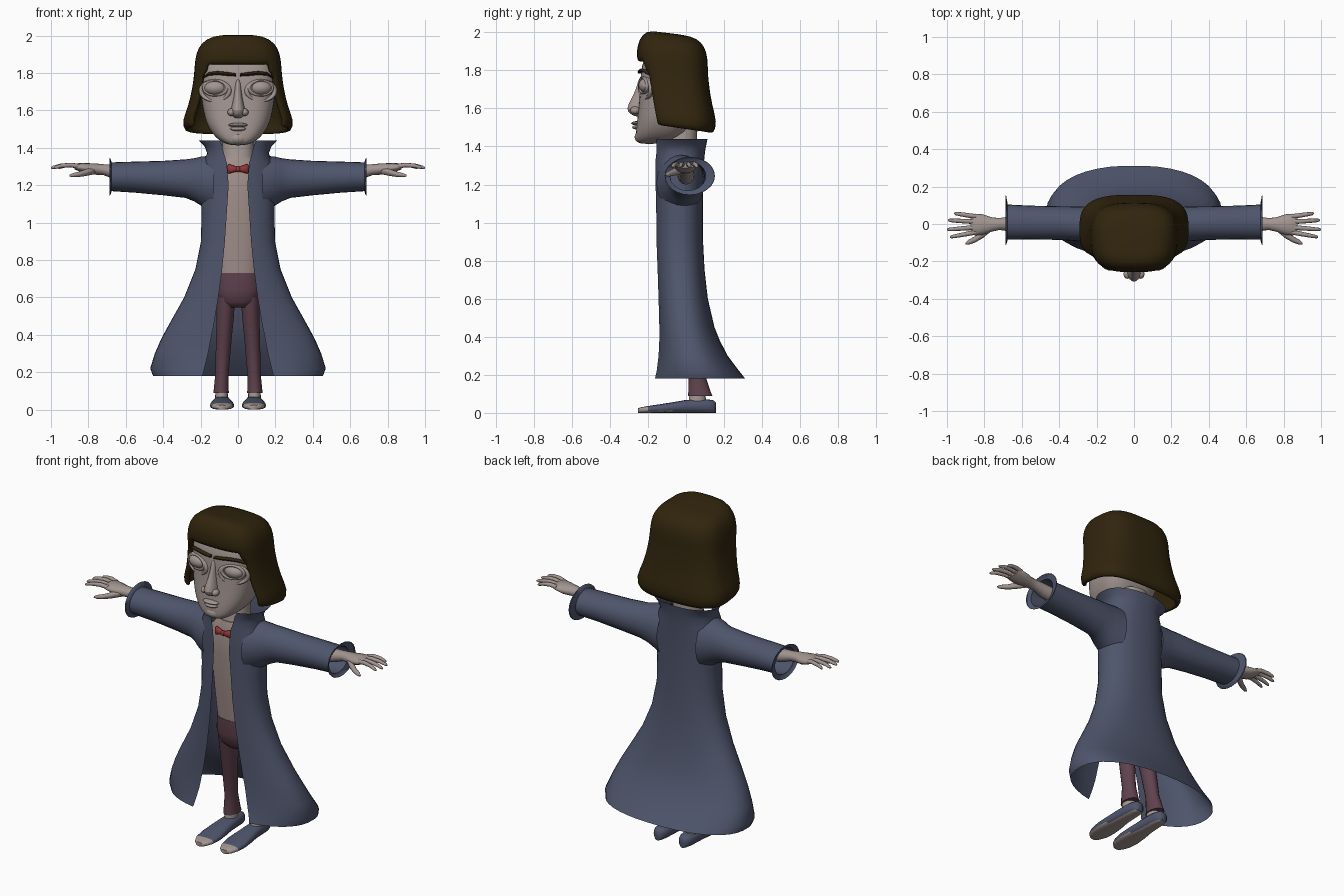
import bpy, bmesh, math
from math import sin, cos, pi

if "Cube" in bpy.data.objects:
    bpy.data.objects.remove(bpy.data.objects["Cube"])


def material(name, rgb):
    m = bpy.data.materials.new(name)
    m.diffuse_color = (*rgb, 1)
    m.use_nodes = True
    m.node_tree.nodes["Principled BSDF"].inputs["Base Color"].default_value = m.diffuse_color
    return m


SKIN = material("skin", (0.36, 0.30, 0.28))
SHIRT = material("shirt", (0.37, 0.285, 0.26))
COAT = material("coat_blue", (0.078, 0.092, 0.15))
HAIR = material("hair_brown", (0.030, 0.018, 0.004))
TROUSER = material("trouser_plum", (0.115, 0.055, 0.075))
RED = material("tie_red", (0.30, 0.035, 0.035))


def spow(v, p):
    return math.copysign(abs(v) ** p, v)


def ring(z, w, yf, yb, n=2.3, seg=28, gap=0, cx=0, tilt=0):
    """Horizontal superellipse ring; starts at the front, gap leaves it open."""
    a0 = math.asin((gap / w) ** (n / 2)) if gap else 0
    cy, d = (yf + yb) / 2, (yb - yf) / 2
    out = []
    for i in range(seg):
        t = a0 + (2 * pi - 2 * a0) * i / (seg - 1 if gap else seg)
        y = cy - d * spow(cos(t), 2 / n)
        out.append((cx + w * spow(sin(t), 2 / n), y, z - tilt * y))
    return out


def xring(x, yc, hy, zc, hz, seg=16):
    """Upright elliptical ring across the x axis."""
    return [(x, yc + hy * cos(2 * pi * i / seg), zc + hz * sin(2 * pi * i / seg))
            for i in range(seg)]


def finish(ob, mats, angle=50):
    for m in mats:
        ob.data.materials.append(m)
    bpy.ops.object.select_all(action='DESELECT')
    ob.select_set(True)
    bpy.context.view_layer.objects.active = ob
    bpy.ops.object.shade_smooth_by_angle(angle=math.radians(angle))


def loft(name, rings, mats, closed=True, caps=(True, True), mirror=False,
         skip=None, solid=0, sub=0, rule=None, angle=50):
    bm = bmesh.new()
    vs = [[bm.verts.new(p) for p in r] for r in rings]
    n = len(rings[0])
    for i in range(len(rings) - 1):
        for j in range(n if closed else n - 1):
            if skip and skip(i, j):
                continue
            k = (j + 1) % n
            bm.faces.new((vs[i][j], vs[i][k], vs[i + 1][k], vs[i + 1][j]))
    for use, r in zip(caps, (vs[0], vs[-1])):
        if use:
            bm.faces.new(r)
    bmesh.ops.delete(bm, geom=[v for v in bm.verts if not v.link_faces], context='VERTS')
    bmesh.ops.recalc_face_normals(bm, faces=bm.faces)
    if rule:
        for f in bm.faces:
            f.material_index = rule(f)
    me = bpy.data.meshes.new(name)
    bm.to_mesh(me)
    bm.free()
    ob = bpy.data.objects.new(name, me)
    bpy.context.collection.objects.link(ob)
    finish(ob, mats, angle)
    if solid:
        m = ob.modifiers.new("Solid", 'SOLIDIFY')
        m.thickness, m.offset = solid, -1
    if sub:
        ob.modifiers.new("Sub", 'SUBSURF').levels = sub
        ob.modifiers["Sub"].render_levels = sub
    if mirror:
        ob.modifiers.new("Mirror", 'MIRROR')
    return ob


def ball(name, loc, scale, mat):
    bpy.ops.mesh.primitive_uv_sphere_add(segments=20, ring_count=12, radius=1, location=loc)
    ob = bpy.context.object
    ob.name, ob.scale = name, scale
    finish(ob, [mat])


def rim(name, loc, hw, hz, r, turn):
    bpy.ops.mesh.primitive_torus_add(major_radius=hw, minor_radius=r, major_segments=28,
                                     minor_segments=8, location=loc, rotation=(pi / 2, 0, turn))
    ob = bpy.context.object
    ob.name, ob.scale = name, (1, hz / hw, 1)
    finish(ob, [SKIN])


# Head and neck
head = [(1.412, .045, -.25, -.14), (1.435, .095, -.264, -.06), (1.47, .135, -.264, 0),
        (1.53, .172, -.258, .04), (1.60, .187, -.25, .06), (1.68, .2, -.243, .08),
        (1.78, .205, -.24, .085), (1.87, .195, -.225, .08), (1.93, .13, -.16, .03)]
loft("head", [ring(*r, n=2.8) for r in head], [SKIN], sub=1)
neck = [(1.30, .10, -.12, .06), (1.36, .085, -.10, .055), (1.50, .08, -.10, .06)]
loft("neck", [ring(*r) for r in neck], [SKIN])

# Nose, lips, chin
nose = [(1.555, .018, -.268), (1.573, .036, -.298), (1.597, .042, -.316),
        (1.64, .029, -.294), (1.70, .019, -.262), (1.78, .016, -.245)]
loft("nose", [ring(z, w, y, -.19, n=2, seg=14) for z, w, y in nose], [SKIN], sub=1)
ball("upper_lip", (0, -.258, 1.522), (.052, .03, .011), SKIN)
ball("lower_lip", (0, -.255, 1.501), (.043, .028, .012), SKIN)
ball("chin", (0, -.235, 1.45), (.05, .035, .033), SKIN)

# Eyes, lids, pouches, nostrils
for s in (-1, 1):
    ball("eyeball", (s * .118, -.2, 1.72), (.064, .05, .042), SKIN)
    rim("eyelid", (s * .12, -.222, 1.72), .064, .04, .011, s * .3)
    rim("eye_pouch", (s * .122, -.212, 1.705), .08, .054, .013, s * .35)
    ball("nostril", (s * .036, -.268, 1.59), (.02, .025, .02), SKIN)

# Eyebrows
brow = [(.012, -.243, 1.79, .008), (.06, -.241, 1.795, .01), (.11, -.233, 1.80, .01),
        (.155, -.213, 1.795, .009), (.19, -.182, 1.775, .005)]
loft("eyebrow", [xring(x, y, .012, z, r, 8) for x, y, z, r in brow], [HAIR], mirror=True)

# Hair: bell shaped shell with the face window left out
hair = [(1.485, .285, -.20, .145, .14), (1.54, .302, -.21, .165, .09), (1.62, .265, -.222, .137, .03),
        (1.73, .243, -.238, .12, 0), (1.795, .235, -.248, .115, 0), (1.842, .232, -.257, .115, 0),
        (1.90, .226, -.262, .108, 0), (1.955, .20, -.245, .08, .05), (1.982, .14, -.21, .03, .12),
        (1.985, .06, -.15, -.05, .12)]
SEG = 36


def face_window(i, j):
    a = abs((j + .5) * 360 / SEG)
    a = min(a, 360 - a)
    return (i < 4 and a < 50) or (i == 4 and a < 38)


loft("hair", [ring(z, w, f, b, 3, SEG, tilt=t) for z, w, f, b, t in hair], [HAIR],
     caps=(False, True), skip=face_window, solid=.03, sub=1, angle=180)

# Coat body: z, half width, front, back, front opening
coat = [(.18, .455, -.178, .312, .19), (.22, .47, -.165, .28, .18), (.3, .445, -.152, .22, .16),
        (.38, .41, -.147, .178, .145), (.45, .372, -.146, .15, .13), (.6, .288, -.15, .115, .105),
        (.75, .228, -.155, .098, .085), (.9, .198, -.16, .09, .07), (1.05, .195, -.16, .09, .06),
        (1.2, .2, -.162, .09, .05), (1.32, .188, -.165, .095, .06), (1.37, .165, -.165, .1, .075),
        (1.41, .18, -.166, .107, .085), (1.44, .212, -.166, .113, .10)]
loft("coat_body", [ring(z, w, f, b, 2.3, 36, g) for z, w, f, b, g in coat], [COAT],
     closed=False, caps=(False, False))

# Sleeves with flared cuffs
sleeve = [(.13, -.03, .125, 1.205, .155), (.2, -.02, .11, 1.222, .13), (.235, -.01, .1, 1.229, .115),
          (.28, 0, .093, 1.235, .103), (.4, .005, .09, 1.238, .092), (.55, .008, .09, 1.243, .083),
          (.675, .01, .094, 1.245, .077), (.683, .02, .13, 1.245, .098), (.688, .02, .132, 1.245, .1)]
loft("sleeve", [xring(*r, seg=24) for r in sleeve], [COAT], caps=(False, False), mirror=True)

# Shirt and trousers
shirt = [(.68, .11, -.085, .065), (.9, .125, -.11, .07), (1.15, .14, -.13, .07),
         (1.28, .14, -.128, .07), (1.345, .088, -.112, .06)]
loft("shirt", [ring(*r) for r in shirt], [SHIRT])
hips = [(.545, .06, -.05, .06), (.575, .105, -.08, .08), (.64, .122, -.093, .085), (.73, .118, -.093, .075)]
loft("trouser_hips", [ring(*r) for r in hips], [TROUSER])
leg = [(.09, .042, .01, .138, .09), (.11, .040, .012, .13, .09), (.2, .036, .015, .10, .085),
       (.36, .042, -.015, .08, .077), (.5, .047, -.05, .075, .068), (.6, .05, -.07, .075, .065)]
loft("trouser_leg", [ring(z, w, f, b, 2, 18, cx=c) for z, w, f, b, c in leg], [TROUSER], mirror=True)

# Ankles and slip-on shoes with bare toe ends
ankle = [(.03, .036, .01, .11), (.15, .03, .025, .095)]
loft("ankle", [ring(z, w, f, b, 2, 16, cx=.088) for z, w, f, b in ankle], [SKIN], mirror=True)
shoe = [(-.252, .022, .024), (-.235, .042, .03), (-.20, .058, .036), (-.14, .065, .045), (-.07, .06, .056),
        (0, .05, .068), (.06, .046, .072), (.12, .042, .07), (.145, .032, .066), (.157, .018, .055)]


def shoe_ring(y, w, top):
    h = top / 2
    return [(.085 + w * spow(cos(2 * pi * i / 16), .75), y, h + h * spow(sin(2 * pi * i / 16), .75))
            for i in range(16)]


def shoe_colour(f):
    return 1 if f.calc_center_median().y < -.2 or f.normal.z < -.8 else 0


loft("shoe", [shoe_ring(*r) for r in shoe], [COAT, SKIN], mirror=True, rule=shoe_colour)

# Arms, hands, fingers
arm = [(.45, 0, .045, 1.245, .045), (.66, 0, .04, 1.27, .038), (.72, 0, .032, 1.283, .029),
       (.76, -.003, .038, 1.286, .03), (.81, -.003, .055, 1.289, .029), (.85, -.003, .058, 1.296, .022),
       (.875, -.003, .052, 1.298, .012)]
loft("arm_and_palm", [xring(*r) for r in arm], [SKIN], mirror=True)
fingers = [(.04, .057, .962), (.012, .02, .995), (-.018, -.03, 1.0), (-.044, -.07, .985)]
for y0, y1, tip in fingers:
    rows = []
    for k, r in ((0, .013), (.35, .0125), (.7, .011), (.93, .009), (1, .004)):
        x = .845 + (tip - .845) * k
        rows.append(xring(x, y0 + (y1 - y0) * k, r, 1.3 + .012 * sin(pi * k) - .008 * k, r, 10))
    loft("finger", rows, [SKIN], mirror=True)
thumb = [(.765, -.02, .02, 1.278, .02), (.81, -.055, .022, 1.268, .019), (.85, -.082, .017, 1.258, .015),
         (.885, -.098, .013, 1.253, .011), (.90, -.104, .005, 1.251, .005)]
loft("thumb", [xring(*r, seg=10) for r in thumb], [SKIN], mirror=True)

# Bow tie
bow = [(.005, -.14, .012, 1.285, .012), (.03, -.14, .015, 1.287, .02),
       (.05, -.137, .014, 1.287, .026), (.057, -.135, .007, 1.287, .02)]
loft("bow_tie_wing", [xring(*r, seg=12) for r in bow], [RED], mirror=True)
ball("bow_tie_knot", (0, -.143, 1.285), (.014, .014, .016), RED)
